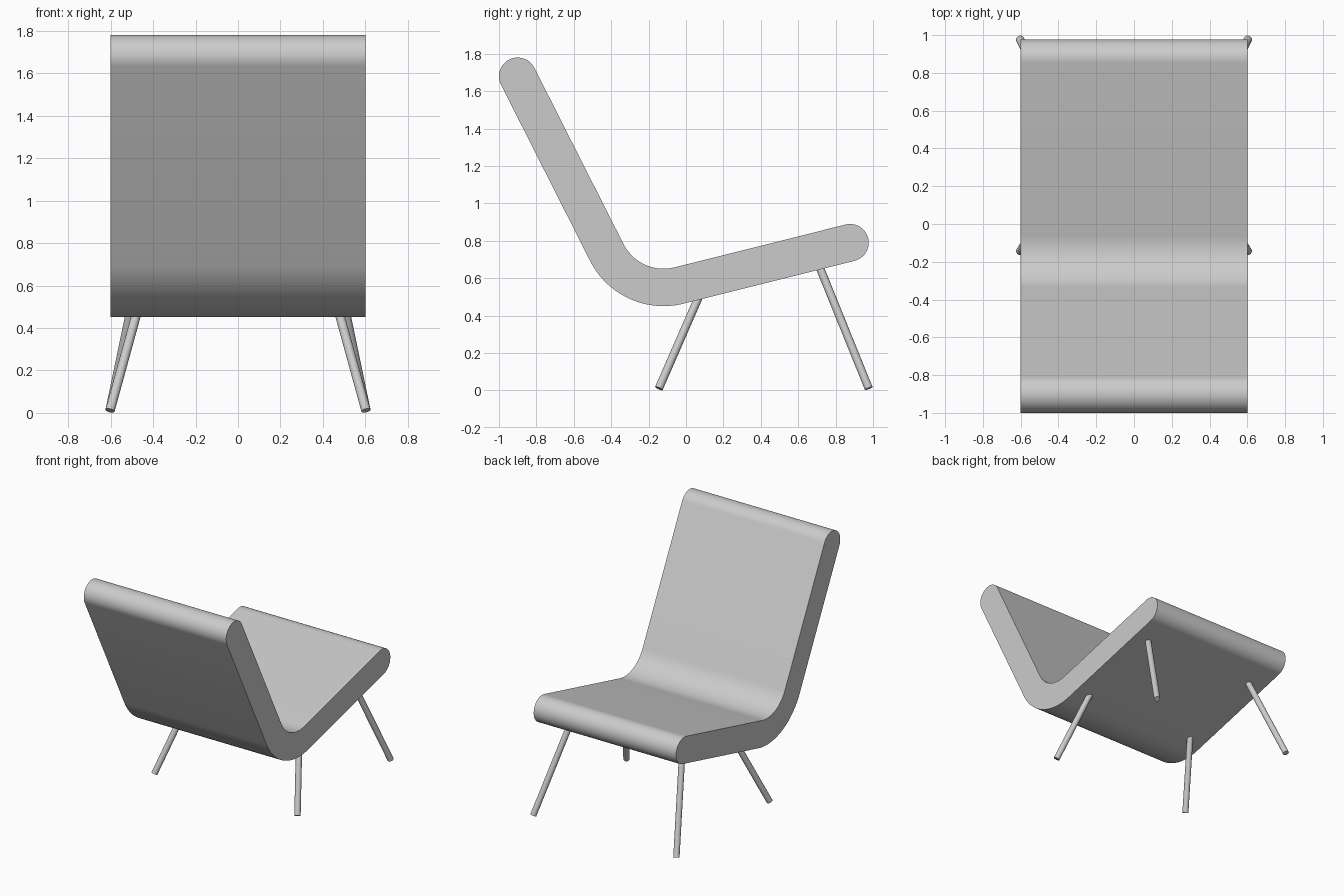
import bpy, bmesh, math
from mathutils import Vector

cube = bpy.data.objects.get("Cube")
if cube:
    bpy.data.objects.remove(cube, do_unlink=True)

grey = bpy.data.materials.new("light grey")
grey.use_nodes = True
color = (0.6, 0.6, 0.6, 1)
grey.diffuse_color = color
grey.node_tree.nodes["Principled BSDF"].inputs["Base Color"].default_value = color


def finish(bm, name):
    bmesh.ops.recalc_face_normals(bm, faces=bm.faces)
    mesh = bpy.data.meshes.new(name)
    bm.to_mesh(mesh)
    bm.free()
    mesh.materials.append(grey)
    obj = bpy.data.objects.new(name, mesh)
    bpy.context.collection.objects.link(obj)
    bpy.ops.object.select_all(action="DESELECT")
    obj.select_set(True)
    bpy.context.view_layer.objects.active = obj
    bpy.ops.object.shade_smooth_by_angle(angle=math.radians(40))
    return obj


def arc(center, radius, start, end, steps):
    angles = [math.radians(start + (end - start) * i / steps) for i in range(steps + 1)]
    return [(center[0] + radius * math.cos(a), center[1] + radius * math.sin(a)) for a in angles]


# Padded shell: side profile of constant thickness, extruded across the width
half_width, pad = 0.6, 0.1
back_top, seat_tip, bend = (-0.9, 1.68), (0.877, 0.79), (-0.12, 0.891)
bend_radius = 0.34
back_angle, seat_angle = 206.8, 284.0
profile = (
    arc(bend, bend_radius + pad, back_angle, seat_angle, 24)
    + arc(seat_tip, pad, seat_angle - 360, seat_angle - 180, 24)
    + arc(bend, bend_radius - pad, seat_angle, back_angle, 24)
    + arc(back_top, pad, back_angle - 180, back_angle, 24)
)
bm = bmesh.new()
side = bm.faces.new([bm.verts.new((-half_width, y, z)) for y, z in profile])
extruded = bmesh.ops.extrude_face_region(bm, geom=[side])["geom"]
bmesh.ops.translate(bm, vec=(2 * half_width, 0, 0),
                    verts=[v for v in extruded if isinstance(v, bmesh.types.BMVert)])
finish(bm, "seat_shell")


# Splayed round legs, mirrored left and right
def leg(name, foot, top, radius=0.022):
    foot, top = Vector(foot), Vector(top)
    axis = top - foot
    bm = bmesh.new()
    bmesh.ops.create_cone(bm, cap_ends=True, segments=24, radius1=radius,
                          radius2=radius, depth=axis.length)
    obj = finish(bm, name)
    obj.location = (foot + top) / 2
    obj.rotation_euler = axis.to_track_quat("Z", "Y").to_euler()


for label, sx in (("left", 1), ("right", -1)):
    leg(f"backrest_leg_{label}", (sx * 0.603, -0.145, 0.011), (sx * 0.455, 0.09, 0.55))
    leg(f"seat_tip_leg_{label}", (sx * 0.603, 0.977, 0.011), (sx * 0.455, 0.69, 0.72))
